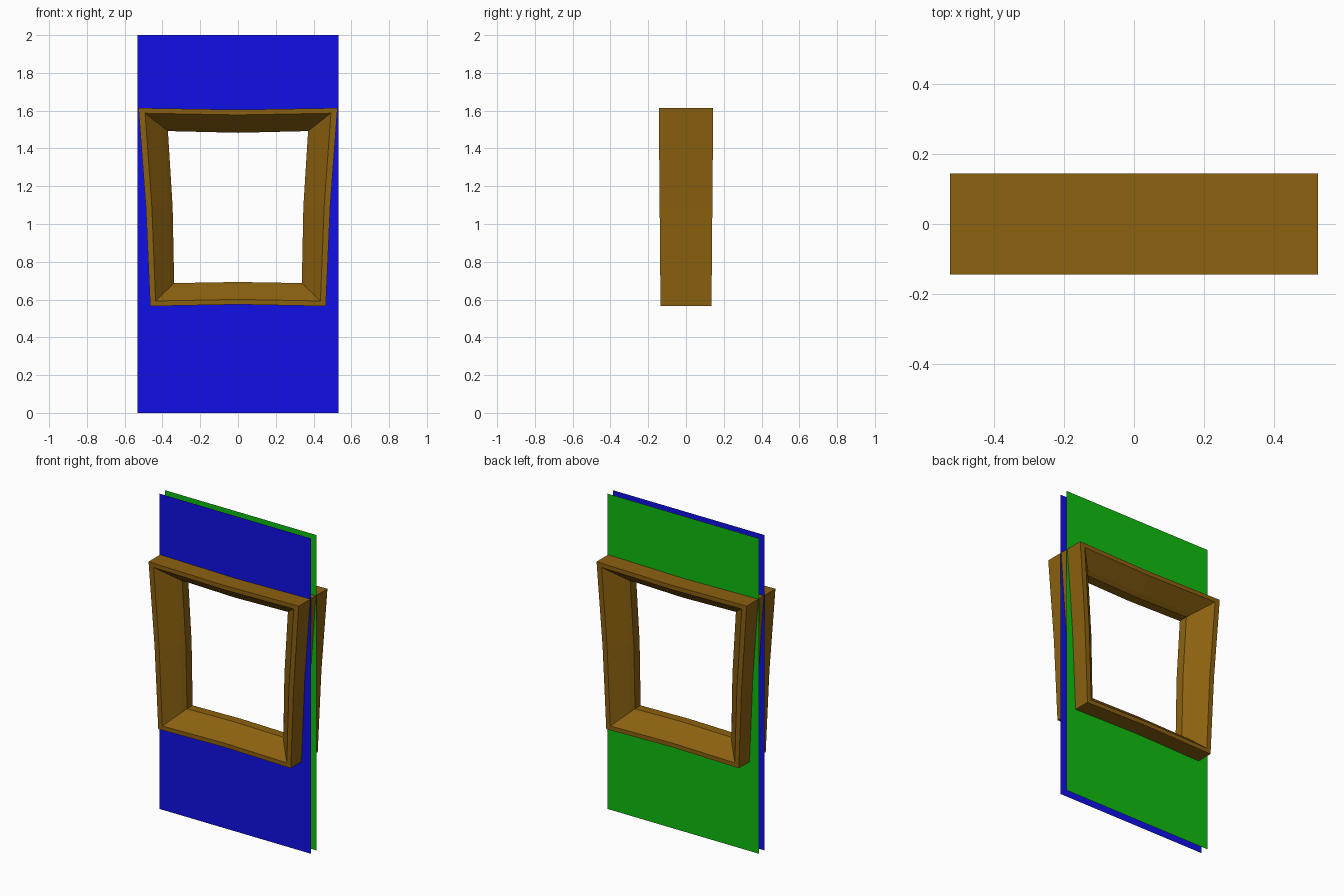
import bpy
import bmesh

if "Cube" in bpy.data.objects:
    bpy.data.objects.remove(bpy.data.objects["Cube"])

# Half-loops (right side): bottom middle, corner, side middle, corner, top middle
OUTER = [(0, 0.574), (0.465, 0.565), (0.488, 1.09), (0.527, 1.614), (0, 1.605)]
INNER = [(0, 0.693), (0.338, 0.687), (0.346, 1.09), (0.371, 1.492), (0, 1.483)]
WALL = [(0, 0), (0.532, 0), (0.532, 1.09), (0.532, 2), (0, 2)]
WALL_Y = 0.028


def material(name, rgb):
    m = bpy.data.materials.new(name)
    m.diffuse_color = (*rgb, 1)
    m.use_nodes = True
    m.node_tree.nodes["Principled BSDF"].inputs["Base Color"].default_value = m.diffuse_color
    return m


def full_loop(half):
    return half + [(-x, z) for x, z in half[-2:0:-1]]


def blend(t):
    return [(a[0] + (b[0] - a[0]) * t, a[1] + (b[1] - a[1]) * t)
            for a, b in zip(OUTER, INNER)]


def skin(name, loops, mat, closed):
    """Join successive vertex loops with quads."""
    bm = bmesh.new()
    rings = [[bm.verts.new(p) for p in loop] for loop in loops]
    pairs = list(zip(rings, rings[1:]))
    if closed:
        pairs.append((rings[-1], rings[0]))
    for a, b in pairs:
        n = len(a)
        for i in range(n):
            j = (i + 1) % n
            bm.faces.new((a[i], a[j], b[j], b[i]))
    if closed:
        bmesh.ops.recalc_face_normals(bm, faces=bm.faces)
    me = bpy.data.meshes.new(name)
    bm.to_mesh(me)
    bm.free()
    me.materials.append(mat)
    ob = bpy.data.objects.new(name, me)
    bpy.context.collection.objects.link(ob)
    return ob


# Wooden frame: moulding section (inset fraction, depth), mirrored front to back
front = [(0.0, -0.144), (0.225, -0.144), (0.85, -0.055), (1.0, -0.03)]
section = front + [(t, -y) for t, y in reversed(front)]
loops = []
for t, y in section:
    loops.append([(x, y * (0.937 + 0.063 * (z - 0.565) / 1.05), z)
                  for x, z in full_loop(blend(t))])
skin("window_frame", loops, material("wood", (0.26, 0.12, 0.005)), True)

# Wall sheets, each with an opening hidden behind the frame
hole = full_loop(blend(0.6))
edge = full_loop(WALL)
for name, y, rgb in (("front_wall", -WALL_Y, (0.005, 0.005, 0.8)),
                     ("back_wall", WALL_Y, (0.005, 0.5, 0.005))):
    sheet = [[(x, y, z) for x, z in loop] for loop in (edge, hole)]
    if y > 0:
        sheet.reverse()
    skin(name, sheet, material(name + "_paint", rgb), False)
